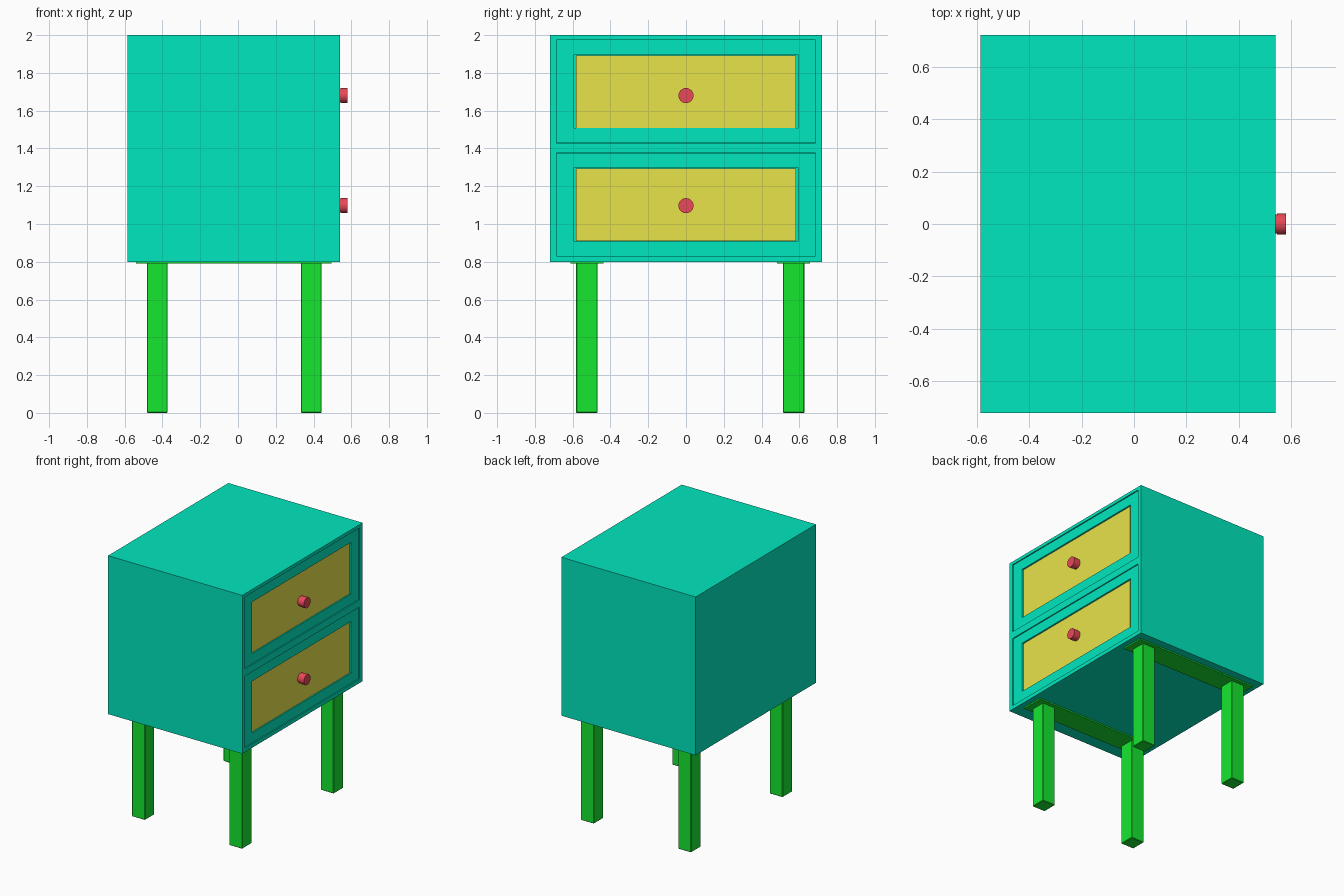
import bpy, bmesh
from mathutils import Vector, Matrix

old = bpy.data.objects.get("Cube")
if old:
    bpy.data.objects.remove(old)


def material(name, rgb):
    m = bpy.data.materials.new(name)
    m.use_nodes = True
    m.diffuse_color = (*rgb, 1)
    m.node_tree.nodes["Principled BSDF"].inputs["Base Color"].default_value = (*rgb, 1)
    return m


teal = material("teal paint", (0.0, 0.80, 0.515))
yellow = material("yellow panel", (0.80, 0.77, 0.07))
green = material("green legs", (0.008, 0.80, 0.03))
red = material("red knob", (0.80, 0.065, 0.095))


def finish(bm, name, mat):
    bmesh.ops.recalc_face_normals(bm, faces=bm.faces)
    mesh = bpy.data.meshes.new(name)
    bm.to_mesh(mesh)
    bm.free()
    mesh.materials.append(mat)
    ob = bpy.data.objects.new(name, mesh)
    bpy.context.collection.objects.link(ob)
    return ob


def box_mesh(lo, hi):
    lo, hi = Vector(lo), Vector(hi)
    bm = bmesh.new()
    bmesh.ops.create_cube(bm, size=1)
    for v in bm.verts:
        v.co = Vector([(lo[i] + hi[i]) / 2 + v.co[i] * (hi[i] - lo[i]) for i in range(3)])
    return bm


def recessed_box(name, lo, hi, holes, depth, mat):
    """Box whose +x face has rectangular recesses (half width, low z, high z)."""
    bm = box_mesh(lo, hi)

    def cut(axis, value):
        no = Vector((0, 0, 0))
        no[axis] = 1
        bmesh.ops.bisect_plane(bm, geom=bm.verts[:] + bm.edges[:] + bm.faces[:],
                               plane_co=no * value, plane_no=no)

    for w, z0, z1 in holes:
        for y in (-w, w):
            cut(1, y)
        for z in (z0, z1):
            cut(2, z)
    for w, z0, z1 in holes:
        bm.normal_update()
        faces = [f for f in bm.faces if f.normal.x > 0.9
                 and abs(f.calc_center_median().y) < w
                 and z0 < f.calc_center_median().z < z1]
        new = bmesh.ops.extrude_face_region(bm, geom=faces)["geom"]
        bmesh.ops.delete(bm, geom=[f for f in faces if f.is_valid], context="FACES")
        bmesh.ops.translate(bm, vec=(-depth, 0, 0),
                            verts=[g for g in new if isinstance(g, bmesh.types.BMVert)])
    return finish(bm, name, mat)


# Cabinet with two drawer openings
front = 0.54
drawers = {"lower": (0.83, 1.097), "upper": (1.43, 1.68)}
height, half = 0.545, 0.685
recessed_box("cabinet", (-0.585, -0.72, 0.8), (front, 0.72, 2.0),
             [(half, z, z + height) for z, _ in drawers.values()], 0.03, teal)

for label, (z, knob_z) in drawers.items():
    # Framed drawer front with a set-in panel
    gap = 0.0005
    face = front - 0.008
    recessed_box(label + "_drawer_front", (front - 0.03, -half + gap, z + gap),
                 (face, half - gap, z + height - gap),
                 [(0.593, z + 0.077, z + 0.468)], 0.015, teal)
    finish(box_mesh((face - 0.016, -0.583, z + 0.079), (face - 0.007, 0.583, z + 0.463)),
           label + "_drawer_panel", yellow)

    # Round knob: slim stem and wider cap
    bm = bmesh.new()
    for r, x0, x1 in ((0.037, 0.52, 0.56), (0.04, 0.545, 0.58)):
        bmesh.ops.create_cone(bm, cap_ends=True, segments=24, radius1=r, radius2=r,
                              depth=x1 - x0,
                              matrix=Matrix.Translation(((x0 + x1) / 2, 0, knob_z))
                              @ Matrix.Rotation(1.5707963, 4, "Y"))
    knob = finish(bm, label + "_knob", red)
    bpy.ops.object.select_all(action="DESELECT")
    bpy.context.view_layer.objects.active = knob
    knob.select_set(True)
    bpy.ops.object.shade_smooth_by_angle()

# Mounting rails and square legs
for side, y in (("right", -0.525), ("left", 0.57)):
    finish(box_mesh((-0.54, y - 0.087, 0.79), (0.495, y + 0.087, 0.801)),
           side + "_leg_rail", green)
    for end, x in (("inner", -0.427), ("outer", 0.388)):
        leg = finish(box_mesh((x - 0.055, y - 0.057, 0), (x + 0.055, y + 0.057, 0.795)),
                     f"{side}_{end}_leg", green)
        bevel = leg.modifiers.new("soft edges", "BEVEL")
        bevel.width = 0.004
        bevel.segments = 1
